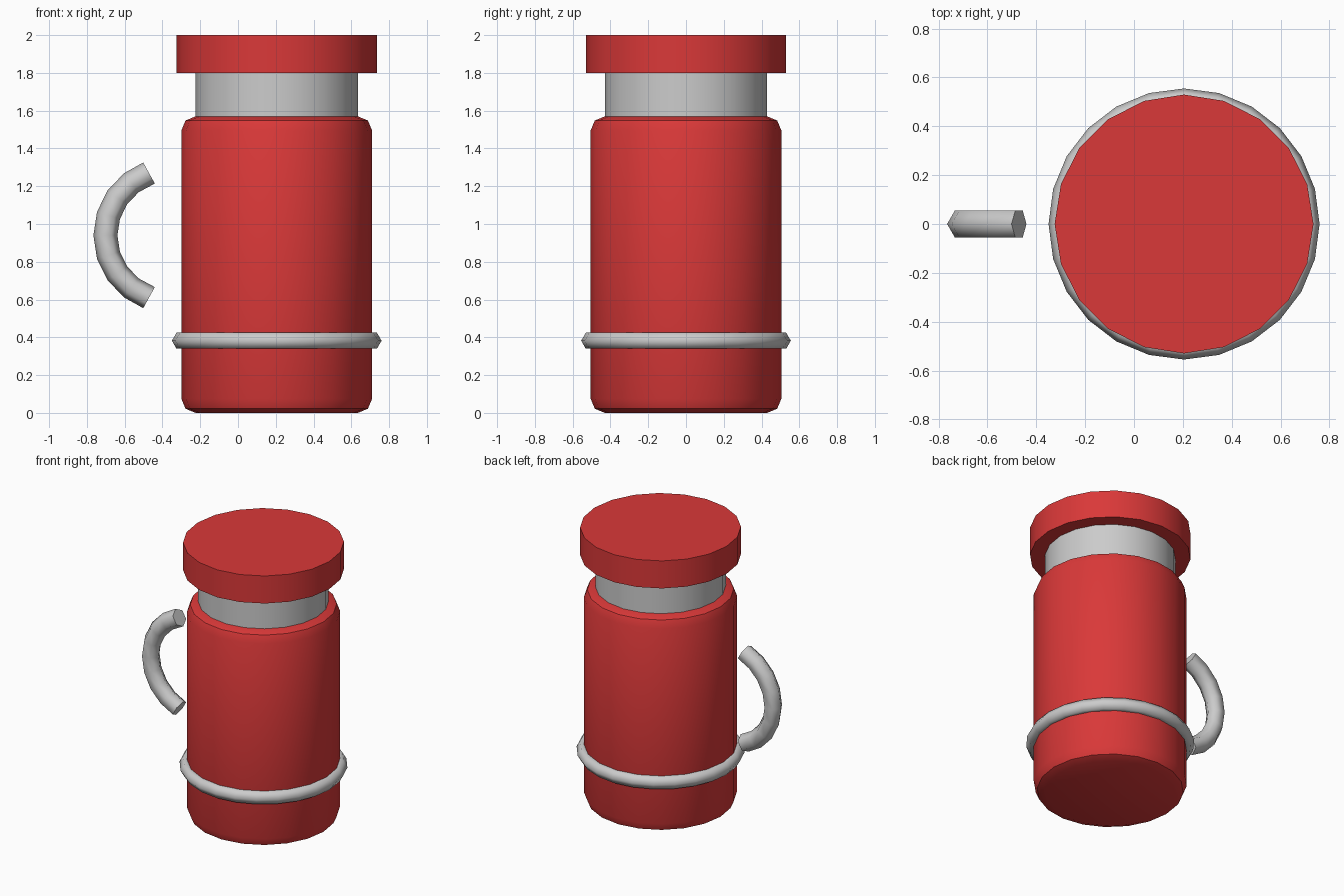
import bpy, bmesh
from math import radians, sin, cos, pi
from mathutils import Vector

if "Cube" in bpy.data.objects:
    bpy.data.objects.remove(bpy.data.objects["Cube"])

CX = 0.205  # bottle axis

red = bpy.data.materials.new("red_paint")
red.diffuse_color = (0.7, 0.04, 0.04, 1)
red.use_nodes = True
red.node_tree.nodes["Principled BSDF"].inputs["Base Color"].default_value = red.diffuse_color


def smooth(obj, degrees):
    bpy.ops.object.select_all(action='DESELECT')
    obj.select_set(True)
    bpy.context.view_layer.objects.active = obj
    bpy.ops.object.shade_smooth_by_angle(angle=radians(degrees))


def cylinder(name, radius, z0, z1, mat=None, bevel=0):
    bpy.ops.mesh.primitive_cylinder_add(vertices=20, radius=radius, depth=z1 - z0,
                                        location=(CX, 0, (z0 + z1) / 2))
    obj = bpy.context.object
    obj.name = name
    if mat:
        obj.data.materials.append(mat)
    if bevel:
        mod = obj.modifiers.new("rounded_rims", 'BEVEL')
        mod.width, mod.segments, mod.limit_method = bevel, 2, 'ANGLE'
        mod.angle_limit = radians(40)
        bpy.ops.object.modifier_apply(modifier=mod.name)
    smooth(obj, 30)
    return obj


# Bottle body, neck and cap
cylinder("body", 0.505, 0, 1.57, red, bevel=0.075)
cylinder("neck", 0.43, 1.5, 1.81)
cylinder("cap", 0.53, 1.8, 2.0, red)

# Ring around the lower body
bpy.ops.mesh.primitive_torus_add(major_segments=24, minor_segments=6, major_radius=0.506,
                                 minor_radius=0.049, location=(CX, 0, 0.382))
band = bpy.context.object
band.name = "band"
smooth(band, 80)

# Handle: six-sided tube along an arc, closed at both ends
R, r, STEPS, HALF = 0.351, 0.0635, 8, 70
centre = Vector((-0.351, 0, 0.94))
step = 2 * HALF / STEPS
bm = bmesh.new()
rings = []
for i in range(STEPS + 1):
    a = -HALF + i * step
    # end rings are square to the last straight piece
    tilt = max(-HALF + step / 2, min(HALF - step / 2, a))
    point = centre + R * Vector((-cos(radians(a)), 0, sin(radians(a))))
    out = Vector((-cos(radians(tilt)), 0, sin(radians(tilt))))
    rings.append([bm.verts.new(point + r * (cos(k * pi / 3) * out + sin(k * pi / 3) * Vector((0, 1, 0))))
                  for k in range(6)])
for lo, hi in zip(rings, rings[1:]):
    for k in range(6):
        n = (k + 1) % 6
        bm.faces.new((lo[k], lo[n], hi[n], hi[k]))
bm.faces.new(rings[0])
bm.faces.new(rings[-1])
bmesh.ops.recalc_face_normals(bm, faces=bm.faces)
mesh = bpy.data.meshes.new("handle")
bm.to_mesh(mesh)
bm.free()
handle = bpy.data.objects.new("handle", mesh)
bpy.context.collection.objects.link(handle)
smooth(handle, 75)
